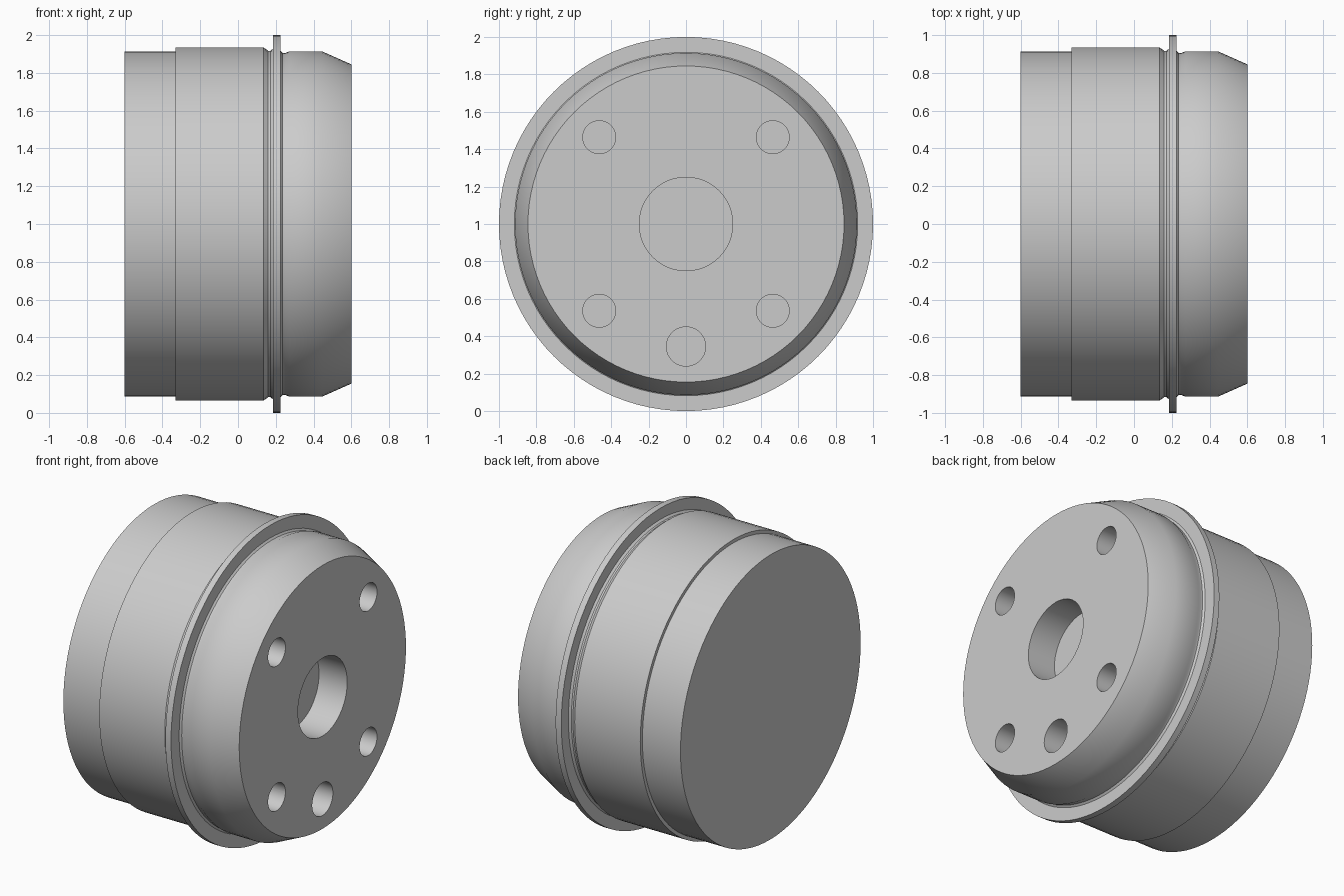
import bpy
import math
from mathutils import Matrix

cube = bpy.data.objects.get("Cube")
if cube:
    bpy.data.objects.remove(cube, do_unlink=True)

SEGMENTS = 96
AXIS_Z = 1.0
FACE_X = 0.6
HOLE_DEPTH = 0.2

# Single plain metal colour
metal = bpy.data.materials.new("light grey metal")
metal.use_nodes = True
grey = (0.6, 0.6, 0.6, 1)
metal.diffuse_color = grey
metal.node_tree.nodes["Principled BSDF"].inputs["Base Color"].default_value = grey


def lathe_x(name, profile):
    """Revolve (x, radius) points around the horizontal axis, with flat end caps."""
    verts, faces = [], []
    for x, r in profile:
        for i in range(SEGMENTS):
            a = math.tau * i / SEGMENTS
            verts.append((x, r * math.cos(a), AXIS_Z + r * math.sin(a)))
    for k in range(len(profile) - 1):
        a, b = k * SEGMENTS, (k + 1) * SEGMENTS
        for i in range(SEGMENTS):
            j = (i + 1) % SEGMENTS
            faces.append((a + i, a + j, b + j, b + i))
    faces.append(tuple(reversed(range(SEGMENTS))))
    last = (len(profile) - 1) * SEGMENTS
    faces.append(tuple(range(last, last + SEGMENTS)))
    mesh = bpy.data.meshes.new(name)
    mesh.from_pydata(verts, [], faces)
    mesh.materials.append(metal)
    obj = bpy.data.objects.new(name, mesh)
    bpy.context.collection.objects.link(obj)
    return obj


def drill(body, y, z, radius):
    """Cut a blind round hole into the end face."""
    bpy.ops.mesh.primitive_cylinder_add(vertices=48, radius=radius, depth=2 * HOLE_DEPTH)
    cutter = bpy.context.object
    cutter.name = "hole_cutter"
    cutter.hide_render = True
    cutter.data.materials.append(metal)
    cutter.data.transform(Matrix.Translation((FACE_X, y, z)) @ Matrix.Rotation(math.pi / 2, 4, 'Y'))
    mod = body.modifiers.new("hole", 'BOOLEAN')
    mod.operation = 'DIFFERENCE'
    mod.solver = 'EXACT'
    mod.object = cutter
    bpy.ops.object.select_all(action='DESELECT')
    body.select_set(True)
    bpy.context.view_layer.objects.active = body
    bpy.ops.object.modifier_apply(modifier=mod.name)
    bpy.data.objects.remove(cutter, do_unlink=True)


# Stepped drum with thin flange and tapered nose
drum = lathe_x("drum_body", [
    (-0.6, 0.913), (-0.33, 0.913),                  # rear section
    (-0.33, 0.935), (0.135, 0.935), (0.16, 0.917),  # raised band
    (0.172, 0.917), (0.185, 0.928),                 # fillet into flange
    (0.185, 1.0), (0.225, 1.0), (0.225, 0.918),     # flange
    (0.235, 0.906), (0.25, 0.905), (0.272, 0.914),  # groove
    (0.445, 0.914), (FACE_X, 0.845),                # tapered nose
])

# Central bore, four bolt holes and one lower hole
drill(drum, 0, AXIS_Z, 0.25)
for sy in (-1, 1):
    for sz in (-1, 1):
        drill(drum, sy * 0.464, AXIS_Z + sz * 0.464, 0.088)
drill(drum, 0, 0.345, 0.105)

bpy.ops.object.shade_smooth_by_angle(angle=math.radians(30))
